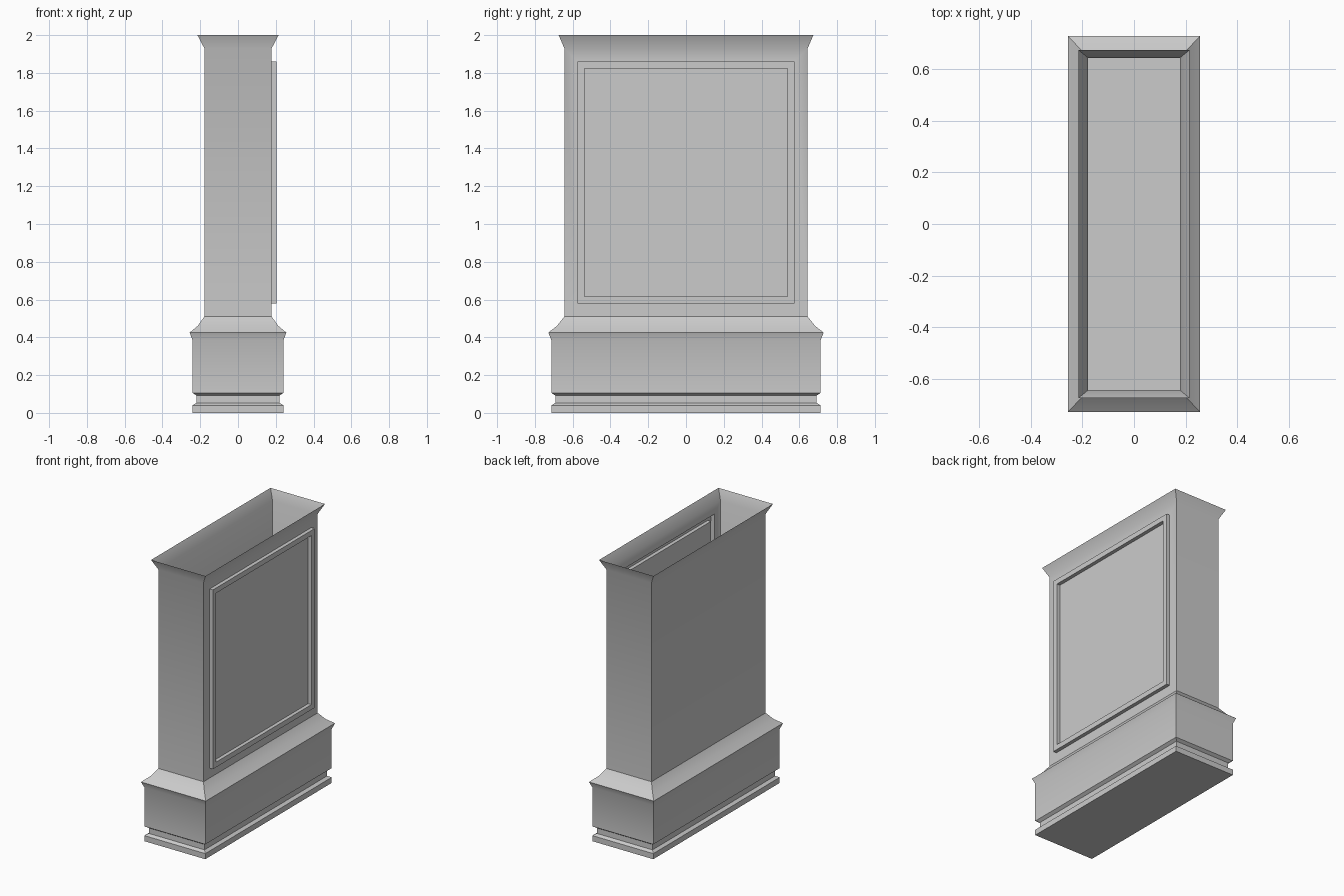
import bpy, bmesh, math

cube = bpy.data.objects.get("Cube")
if cube:
    bpy.data.objects.remove(cube, do_unlink=True)

grey = bpy.data.materials.new("plain grey")
grey.use_nodes = True
colour = (0.6, 0.6, 0.6, 1)
grey.diffuse_color = colour
grey.node_tree.nodes["Principled BSDF"].inputs["Base Color"].default_value = colour

HALF_X, HALF_Y = 0.178, 0.644


def sweep(profile, cap_bottom=False):
    """Skin rectangular rings; each profile point is (x outset, y outset, z)."""
    bm = bmesh.new()
    rings = []
    for dx, dy, z in profile:
        x, y = HALF_X + dx, HALF_Y + dy
        rings.append([bm.verts.new((sx * x, sy * y, z))
                      for sx, sy in ((1, -1), (1, 1), (-1, 1), (-1, -1))])
    for low, high in zip(rings, rings[1:]):
        for i in range(4):
            j = (i + 1) % 4
            bm.faces.new((low[i], low[j], high[j], high[i]))
    if cap_bottom:
        bm.faces.new(reversed(rings[0]))
    bm.normal_update()
    return bm


def finish(name, bm):
    mesh = bpy.data.meshes.new(name)
    bm.to_mesh(mesh)
    bm.free()
    mesh.materials.append(grey)
    mesh.shade_smooth()
    mesh.set_sharp_from_angle(angle=math.radians(30))
    obj = bpy.data.objects.new(name, mesh)
    bpy.context.collection.objects.link(obj)


# Stepped plinth with a grooved foot and a coved ledge
finish("base_plinth", sweep([
    (0.063, 0.069, 0), (0.063, 0.069, 0.04),
    (0.042, 0.048, 0.053), (0.042, 0.048, 0.092),
    (0.063, 0.069, 0.106), (0.063, 0.069, 0.385),
    (0.078, 0.085, 0.425), (0.036, 0.04, 0.46), (0, 0, 0.51),
], cap_bottom=True))

# Open-topped body with a flared rim
body = sweep([(0, 0, 0.51), (0, 0, 1.93), (0.037, 0.03, 2)])

# Raised rectangular frame pushed out of the +x wall
panel = max(body.faces, key=lambda f: f.normal.x * f.calc_area())


def inset(thickness):
    bmesh.ops.inset_individual(body, faces=[panel], thickness=thickness)


def push(face, distance):
    new = bmesh.ops.extrude_discrete_faces(body, faces=[face])["faces"][0]
    bmesh.ops.translate(body, verts=new.verts, vec=(distance, 0, 0))
    return new


inset(0.099)
panel = push(panel, 0.026)
inset(0.052)
panel = push(panel, -0.026)
body.normal_update()
finish("body_with_panel", body)
